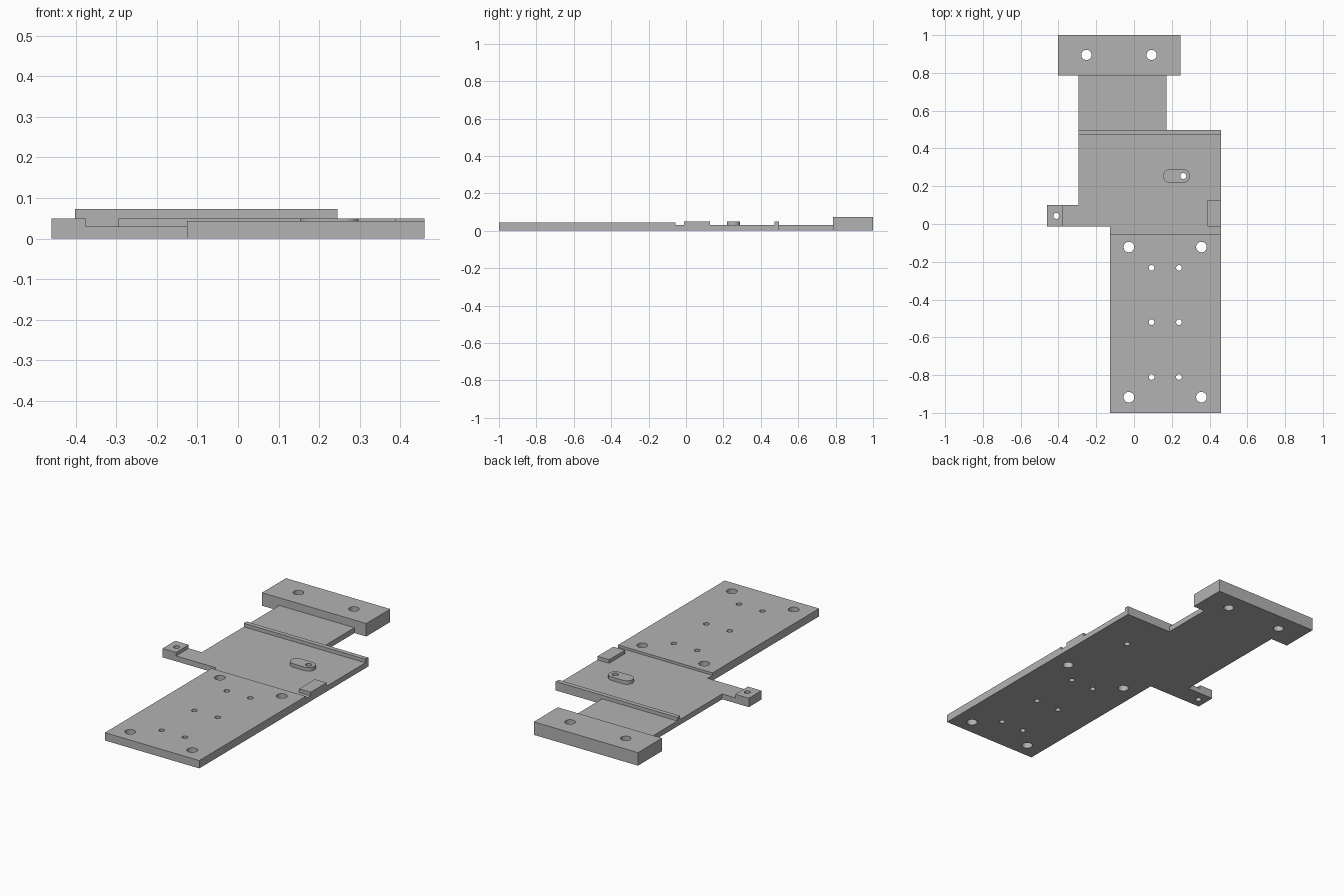
import bpy, bmesh, math

if "Cube" in bpy.data.objects:
    bpy.data.objects.remove(bpy.data.objects["Cube"])

grey = bpy.data.materials.new("plain_grey")
grey.diffuse_color = (0.45, 0.45, 0.45, 1)
grey.use_nodes = True
grey.node_tree.nodes["Principled BSDF"].inputs["Base Color"].default_value = grey.diffuse_color


def rect(x0, x1, y0, y1):
    return [(x0, y0), (x1, y0), (x1, y1), (x0, y1)]


def circle(x, y, r, n=32):
    return [(x + r * math.cos(2 * math.pi * i / n),
             y + r * math.sin(2 * math.pi * i / n)) for i in range(n)]


def slot(x0, x1, y, r, n=16):
    """Rounded slot outline whose end arcs are centred at x0 and x1."""
    pts = []
    for cx, start in ((x1, -math.pi / 2), (x0, math.pi / 2)):
        for i in range(n + 1):
            a = start + math.pi * i / n
            pts.append((cx + r * math.cos(a), y + r * math.sin(a)))
    return pts


def plate(name, outline, top, holes=()):
    """Flat plate from z = 0 to top, with holes running right through."""
    bm = bmesh.new()
    rings = []
    for z in (0, top):
        edges, level = [], []
        for loop in [outline, *holes]:
            vs = [bm.verts.new((x, y, z)) for x, y in loop]
            edges += [bm.edges.new((vs[i - 1], vs[i])) for i in range(len(vs))]
            level.append(vs)
        bmesh.ops.triangle_fill(bm, use_beauty=True, edges=edges, normal=(0, 0, 1))
        rings.append(level)
    for lo, hi in zip(*rings):
        for i in range(len(lo)):
            bm.faces.new((lo[i - 1], lo[i], hi[i], hi[i - 1]))
    bmesh.ops.recalc_face_normals(bm, faces=bm.faces[:])
    me = bpy.data.meshes.new(name)
    bm.to_mesh(me)
    bm.free()
    me.materials.append(grey)
    ob = bpy.data.objects.new(name, me)
    bpy.context.collection.objects.link(ob)
    bpy.ops.object.select_all(action='DESELECT')
    ob.select_set(True)
    bpy.context.view_layer.objects.active = ob
    bpy.ops.object.shade_smooth_by_angle(angle=math.radians(30))
    return ob


# Long front plate: four corner holes and two rows of small holes
holes = [circle(x, y, 0.028) for x in (-0.027, 0.357) for y in (-0.122, -0.917)]
holes += [circle(x, y, 0.015) for x in (0.093, 0.238) for y in (-0.232, -0.52, -0.81)]
plate("front_plate", rect(-0.126, 0.46, -1, -0.055), 0.044, holes)

# Thin middle deck, leaving room for the raised pads
boss = slot(0.189, 0.261, 0.254, 0.036)
plate("middle_deck", [
    (-0.126, -0.055), (0.46, -0.055), (0.46, -0.012), (0.388, -0.012),
    (0.388, 0.128), (0.46, 0.128), (0.46, 0.473), (-0.295, 0.473),
    (-0.295, 0.1), (-0.376, 0.1), (-0.376, -0.012), (-0.126, -0.012)], 0.03, [boss])

# Raised features on the deck
plate("slot_boss", boss, 0.05, [circle(0.261, 0.254, 0.016)])
plate("side_pad", rect(0.388, 0.46, -0.012, 0.128), 0.05)
plate("side_tab", rect(-0.46, -0.376, -0.012, 0.1), 0.05, [circle(-0.411, 0.043, 0.016)])
plate("cross_rib", rect(-0.295, 0.46, 0.473, 0.498), 0.05)

# Neck and thick rear block
plate("neck", rect(-0.295, 0.172, 0.498, 0.787), 0.03)
plate("rear_block", rect(-0.402, 0.245, 0.787, 1), 0.073,
      [circle(x, 0.895, 0.027) for x in (-0.252, 0.093)])
